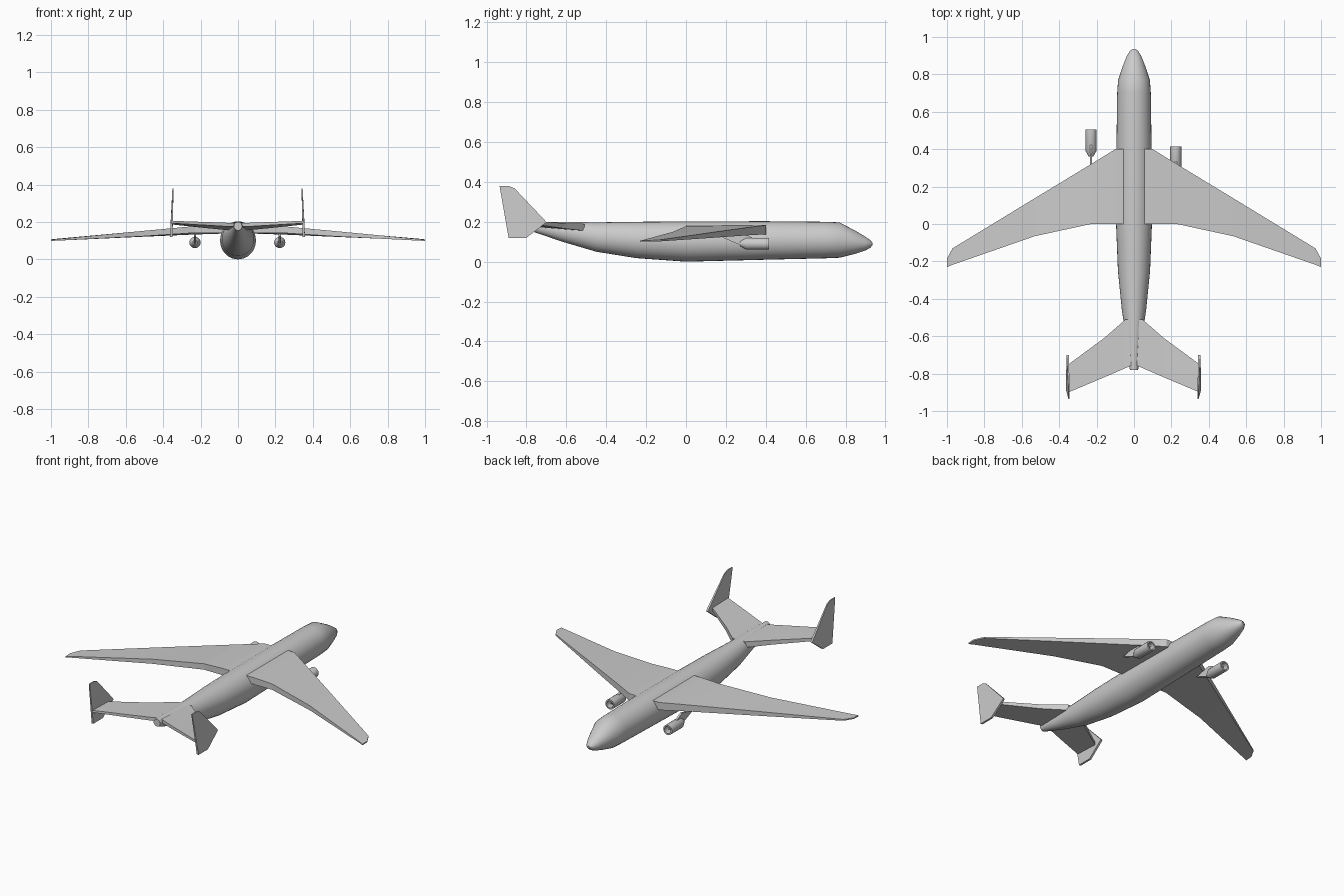
import bpy, bmesh, math

cube = bpy.data.objects.get("Cube")
if cube:
    bpy.data.objects.remove(cube)

grey = bpy.data.materials.new("light_grey")
grey.use_nodes = True
colour = (0.6, 0.6, 0.6, 1)
grey.diffuse_color = colour
grey.node_tree.nodes["Principled BSDF"].inputs["Base Color"].default_value = colour


def finish(name, bm, smooth=None):
    bmesh.ops.recalc_face_normals(bm, faces=bm.faces)
    mesh = bpy.data.meshes.new(name)
    bm.to_mesh(mesh)
    bm.free()
    mesh.materials.append(grey)
    ob = bpy.data.objects.new(name, mesh)
    bpy.context.collection.objects.link(ob)
    if smooth:
        bpy.ops.object.select_all(action='DESELECT')
        ob.select_set(True)
        bpy.context.view_layer.objects.active = ob
        bpy.ops.object.shade_smooth_by_angle(angle=math.radians(smooth))
    return ob


def skin(bm, rings):
    """Join closed rings of points into a capped tube."""
    loops = [[bm.verts.new(p) for p in ring] for ring in rings]
    n = len(loops[0])
    for a, b in zip(loops, loops[1:]):
        for i in range(n):
            j = (i + 1) % n
            bm.faces.new((a[i], a[j], b[j], b[i]))
    bm.faces.new(loops[0])
    bm.faces.new(loops[-1])


def ellipse(x, y, z, rx, rz, n):
    return [(x + rx * math.cos(2 * math.pi * i / n), y,
             z + rz * math.sin(2 * math.pi * i / n)) for i in range(n)]


# Fuselage: stations of y, half width, bottom, top
stations = [(-0.78, 0.022, 0.155, 0.2), (-0.62, 0.042, 0.1, 0.2),
            (-0.45, 0.066, 0.05, 0.197), (-0.25, 0.086, 0.018, 0.2),
            (0, 0.096, 0, 0.202), (0.4, 0.094, 0.01, 0.203),
            (0.7, 0.09, 0.017, 0.2), (0.77, 0.085, 0.02, 0.197),
            (0.85, 0.058, 0.04, 0.155), (0.9, 0.038, 0.056, 0.125),
            (0.925, 0.022, 0.07, 0.108), (0.935, 0.008, 0.083, 0.095)]
bm = bmesh.new()
skin(bm, [ellipse(0, y, (lo + hi) / 2, w, (hi - lo) / 2, 32)
          for y, w, lo, hi in stations])
finish("fuselage", bm, 30)


def surface(name, sections):
    """Full-span slab; each section is x, leading and trailing (y, bottom, top)."""
    rings = []
    mirrored = [(-x, f, b) for x, f, b in reversed(sections) if x > 0]
    for x, (fy, fl, fh), (by, bl, bh) in mirrored + sections:
        rings.append([(x, fy, fl), (x, fy, fh), (x, by, bh), (x, by, bl)])
    bm = bmesh.new()
    skin(bm, rings)
    finish(name, bm)


surface("main_wing", [
    (0, (0.4, 0.137, 0.183), (0, 0.142, 0.183)),
    (0.1, (0.4, 0.137, 0.183), (0, 0.142, 0.183)),
    (0.23, (0.32, 0.133, 0.173), (0, 0.142, 0.178)),
    (0.53, (0.138, 0.12, 0.148), (-0.065, 0.122, 0.15)),
    (0.97, (-0.13, 0.102, 0.11), (-0.218, 0.1, 0.108)),
    (1, (-0.185, 0.1, 0.107), (-0.23, 0.098, 0.105))])

surface("tailplane", [
    (0, (-0.51, 0.155, 0.19), (-0.75, 0.175, 0.195)),
    (0.045, (-0.51, 0.155, 0.19), (-0.77, 0.175, 0.195)),
    (0.16, (-0.61, 0.166, 0.193), (-0.82, 0.182, 0.199)),
    (0.35, (-0.75, 0.186, 0.203), (-0.9, 0.193, 0.206))])

# Twin tail fins, leaning slightly inward towards the top
outline = [(-0.935, 0.38), (-0.89, 0.38), (-0.86, 0.368), (-0.71, 0.21),
           (-0.7, 0.197), (-0.8, 0.12), (-0.89, 0.12)]
for name, side, shift in (("left_fin", 1, -0.003), ("right_fin", -1, -0.002)):
    rings = []
    for edge in (-1, 1):
        rings.append([(shift + side * (0.359 - 0.035 * z)
                       + edge * (0.003 if z > 0.3 else 0.006), y, z)
                      for y, z in outline])
    bm = bmesh.new()
    skin(bm, rings)
    finish(name, bm)

# Engines: lathed pods with open intakes, staggered along y
pod = [(-0.145, 0.012), (-0.113, 0.03), (0, 0.03), (0, 0.021),
       (-0.04, 0.021), (-0.04, 0.01), (-0.012, 0.002)]
strut = [(-0.235, 0.122), (-0.135, 0.08), (-0.06, 0.1),
         (-0.085, 0.122), (-0.13, 0.145)]
for side, x, front in (("left", 0.223, 0.415), ("right", -0.23, 0.505)):
    bm = bmesh.new()
    skin(bm, [ellipse(x, front + y, 0.09, r, r, 20) for y, r in pod])
    finish(side + "_engine", bm, 30)
    bm = bmesh.new()
    skin(bm, [[(x + e, front + y, z) for y, z in strut] for e in (-0.006, 0.006)])
    finish(side + "_engine_pylon", bm)
